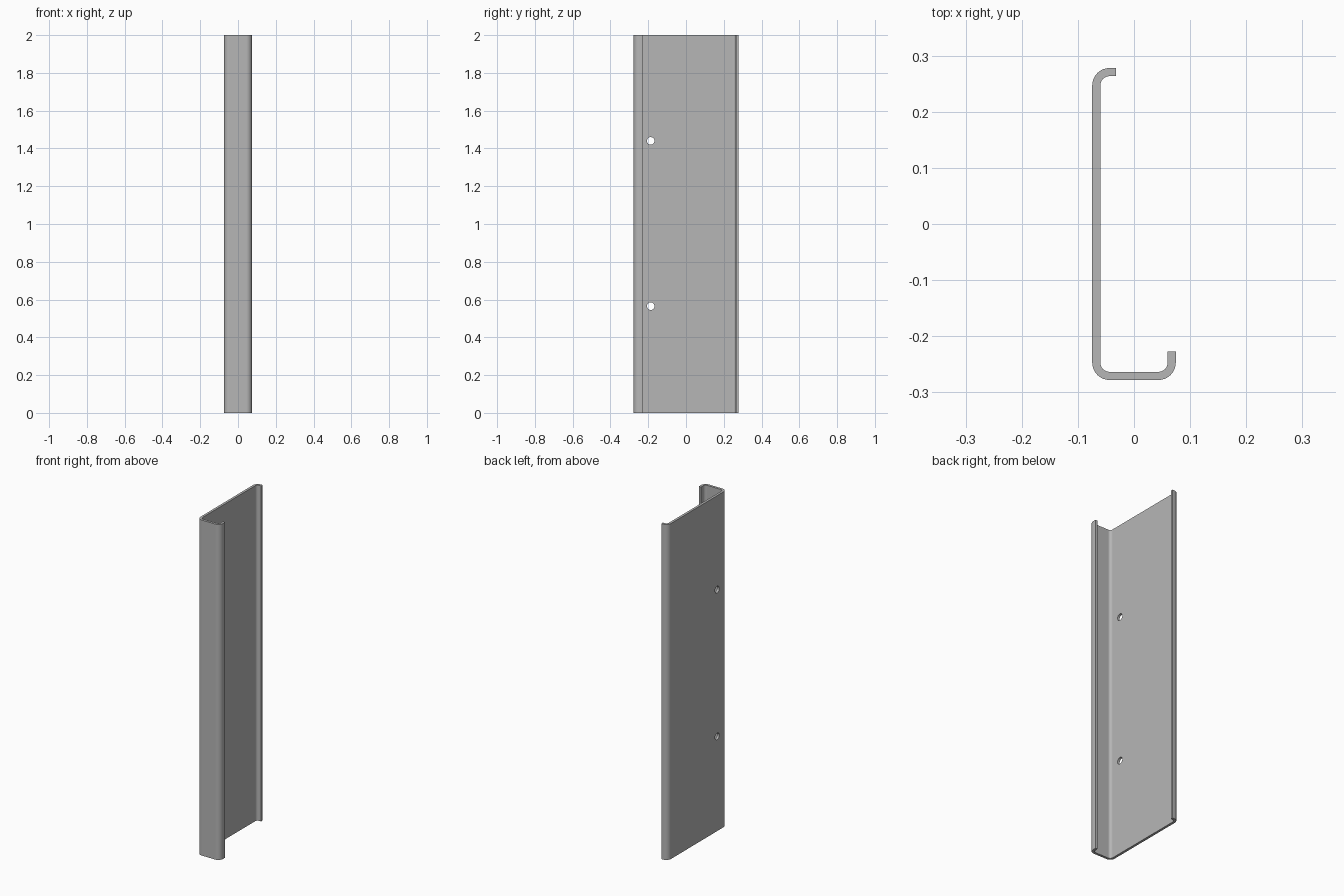
import bpy, bmesh
from math import radians, cos, sin, pi
from mathutils import Vector, Matrix

old = bpy.data.objects.get("Cube")
if old:
    bpy.data.objects.remove(old, do_unlink=True)

HEIGHT = 2.0
HALF_X, HALF_Y = 0.0745, 0.278
THICK, BEND = 0.0145, 0.031
FLANGE_END_X, LIP_END_Y = -0.032, -0.227
ARC_STEPS = 8
HOLE_Y, HOLE_R = -0.187, 0.02

steel = bpy.data.materials.new("steel_grey")
steel.use_nodes = True
colour = (0.47, 0.47, 0.47, 1)
steel.diffuse_color = colour
bsdf = next(n for n in steel.node_tree.nodes if n.type == 'BSDF_PRINCIPLED')
bsdf.inputs["Base Color"].default_value = colour


def sheet_side(inset):
    """One side of the bent sheet: short return, web, front flange, lip."""
    cx, cy, r = HALF_X - BEND, HALF_Y - BEND, BEND - inset
    pts = [Vector((FLANGE_END_X, HALF_Y - inset, 0))]
    for k, (x, y) in enumerate([(-cx, cy), (-cx, -cy), (cx, -cy)]):
        for i in range(ARC_STEPS + 1):
            a = pi / 2 * (k + 1 + i / ARC_STEPS)
            pts.append(Vector((x + r * cos(a), y + r * sin(a), 0)))
    pts.append(Vector((HALF_X - inset, LIP_END_Y, 0)))
    return pts


# Bent sheet channel, extruded upward from its profile
bm = bmesh.new()
outline = sheet_side(0) + sheet_side(THICK)[::-1]
face = bm.faces.new([bm.verts.new(p) for p in outline])
top = bmesh.ops.extrude_face_region(bm, geom=[face])
bmesh.ops.translate(bm, vec=(0, 0, HEIGHT),
                    verts=[v for v in top["geom"] if isinstance(v, bmesh.types.BMVert)])
bmesh.ops.recalc_face_normals(bm, faces=bm.faces)
mesh = bpy.data.meshes.new("channel_panel")
bm.to_mesh(mesh)
bm.free()
mesh.materials.append(steel)
panel = bpy.data.objects.new("channel_panel", mesh)
bpy.context.collection.objects.link(panel)

# Cutter for the two round holes through the web
bm = bmesh.new()
for z in (0.565, 1.44):
    place = Matrix.Translation((-HALF_X, HOLE_Y, z)) @ Matrix.Rotation(pi / 2, 4, 'Y')
    bmesh.ops.create_cone(bm, cap_ends=True, segments=32, radius1=HOLE_R,
                          radius2=HOLE_R, depth=0.08, matrix=place)
cut_mesh = bpy.data.meshes.new("hole_cutter")
bm.to_mesh(cut_mesh)
bm.free()
cut_mesh.materials.append(steel)
cutter = bpy.data.objects.new("hole_cutter", cut_mesh)
bpy.context.collection.objects.link(cutter)
cutter.hide_render = True

# Cut the holes, then drop the cutter
bpy.ops.object.select_all(action='DESELECT')
panel.select_set(True)
bpy.context.view_layer.objects.active = panel
cut = panel.modifiers.new("holes", 'BOOLEAN')
cut.operation = 'DIFFERENCE'
cut.solver = 'EXACT'
cut.object = cutter
bpy.ops.object.modifier_apply(modifier=cut.name)
bpy.data.objects.remove(cutter, do_unlink=True)

# Smooth bends with flat sheet faces and crisp ends
bpy.ops.object.shade_smooth_by_angle(angle=radians(30))
flat = panel.modifiers.new("flat_faces", 'WEIGHTED_NORMAL')
flat.keep_sharp = True
